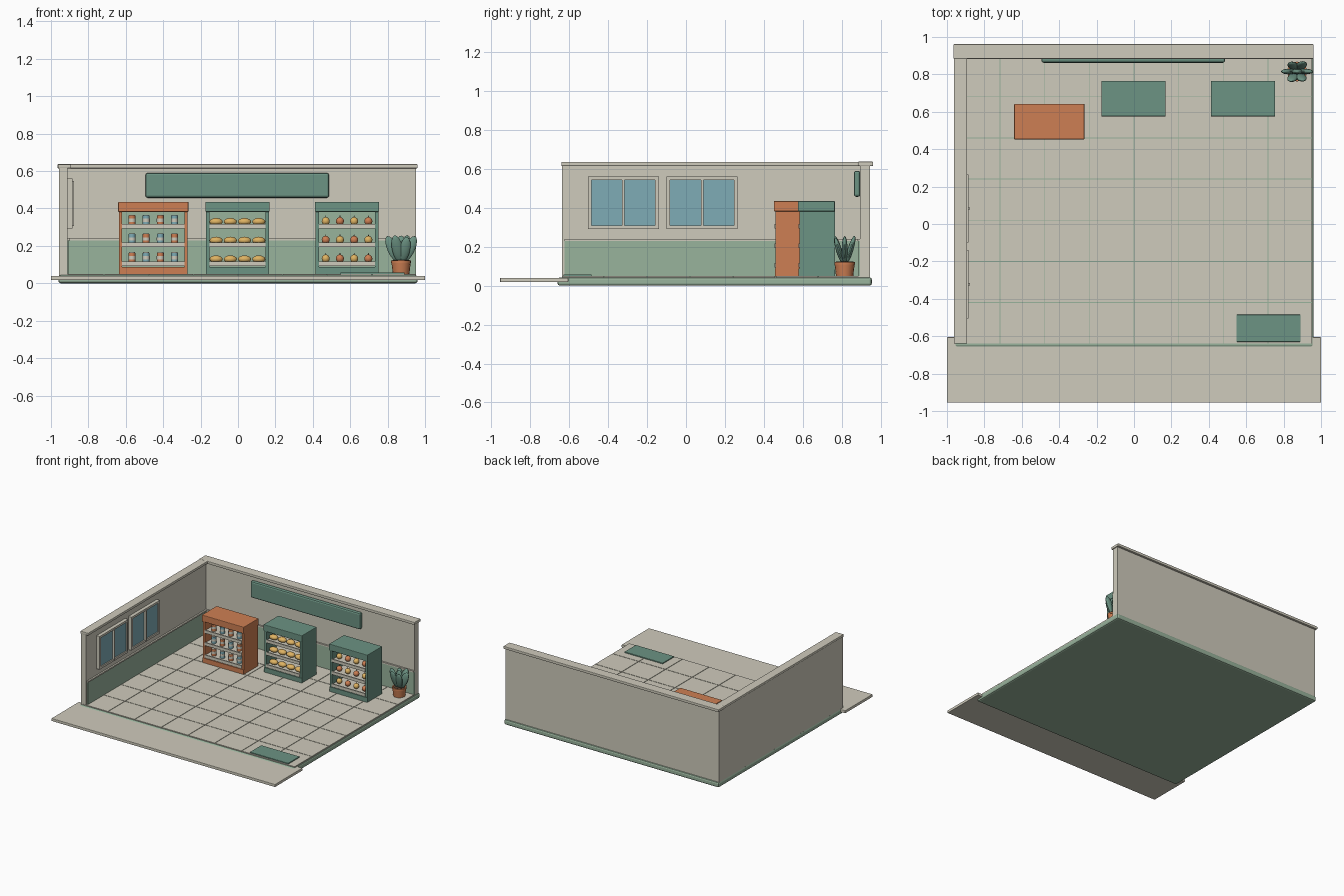
import bpy, bmesh, math
from mathutils import Matrix, Vector

if "Cube" in bpy.data.objects:
    bpy.data.objects.remove(bpy.data.objects["Cube"])


def mat(name, r, g, b):
    m = bpy.data.materials.new(name)
    lin = [((c / 255 + 0.055) / 1.055) ** 2.4 for c in (r, g, b)]
    m.diffuse_color = (*lin, 1)
    m.use_nodes = True
    m.node_tree.nodes["Principled BSDF"].inputs["Base Color"].default_value = m.diffuse_color
    return m


CREAM = mat("cream", 207, 203, 188)
SAGE = mat("sage", 153, 179, 156)
GREEN = mat("deep green", 108, 147, 131)
ORANGE = mat("terracotta", 206, 127, 83)
BLUE = mat("glass blue", 126, 172, 182)
GOLD = mat("golden", 222, 178, 98)
SOIL = mat("brown", 95, 72, 55)


def finish(name, bm, mats, smooth=False):
    me = bpy.data.meshes.new(name)
    bm.to_mesh(me)
    bm.free()
    for m in mats:
        me.materials.append(m)
    ob = bpy.data.objects.new(name, me)
    bpy.context.collection.objects.link(ob)
    if smooth:
        bpy.ops.object.select_all(action='DESELECT')
        ob.select_set(True)
        bpy.context.view_layer.objects.active = ob
        bpy.ops.object.shade_smooth_by_angle(angle=math.radians(40))
    return ob


def add_box(bm, x0, x1, y0, y1, z0, z1):
    m = Matrix.Translation(((x0 + x1) / 2, (y0 + y1) / 2, (z0 + z1) / 2)) \
        @ Matrix.Diagonal((x1 - x0, y1 - y0, z1 - z0, 1))
    bmesh.ops.create_cube(bm, size=1, matrix=m)


def boxes(name, material, *dims, bevel=0):
    bm = bmesh.new()
    for d in dims:
        add_box(bm, *d)
    ob = finish(name, bm, [material])
    if bevel:
        mod = ob.modifiers.new("soft edges", 'BEVEL')
        mod.width, mod.segments = bevel, 2
    return ob


def add_ball(bm, loc, size, tilt=None, index=0):
    m = Matrix.Translation(loc) @ (tilt or Matrix()) @ Matrix.Diagonal((*size, 1))
    before = set(bm.faces)
    bmesh.ops.create_uvsphere(bm, u_segments=14, v_segments=8, radius=1, matrix=m)
    for f in set(bm.faces) - before:
        f.material_index = index


def add_cyl(bm, x, y, z0, z1, r0, r1, index=0, n=16):
    before = set(bm.faces)
    bmesh.ops.create_cone(bm, cap_ends=True, segments=n, radius1=r0, radius2=r1, depth=z1 - z0,
                          matrix=Matrix.Translation((x, y, (z0 + z1) / 2)))
    for f in set(bm.faces) - before:
        f.material_index = index


# Ground: base, pavement and floor tiles
boxes("base_slab", SAGE, (-0.96, 0.96, -0.66, 0.955, 0, 0.043), bevel=0.012)
boxes("pavement", CREAM, (-1, 1, -0.955, -0.605, 0.018, 0.04), bevel=0.003)
bm = bmesh.new()
NX, NY, GAP = 8, 7, 0.002
X0, X1, Y0, Y1 = -0.955, 0.955, -0.64, 0.9
for i in range(NX):
    for j in range(NY):
        dx, dy = (X1 - X0) / NX, (Y1 - Y0) / NY
        add_box(bm, X0 + i * dx + GAP, X0 + (i + 1) * dx - GAP,
                Y0 + j * dy + GAP, Y0 + (j + 1) * dy - GAP, 0.035, 0.05)
finish("floor_tiles", bm, [CREAM])

# Walls with caps
boxes("back_wall", CREAM, (-0.957, 0.953, 0.895, 0.945, 0.04, 0.618))
boxes("left_wall", CREAM, (-0.957, -0.912, -0.637, 0.9, 0.04, 0.618))
boxes("back_wall_cap", CREAM, (-0.965, 0.96, 0.883, 0.962, 0.615, 0.637), bevel=0.004)
boxes("left_wall_cap", CREAM, (-0.963, -0.892, -0.64, 0.886, 0.615, 0.636), bevel=0.004)
boxes("wainscot", SAGE, (-0.905, 0.953, 0.886, 0.897, 0.045, 0.23),
      (-0.914, -0.905, -0.625, 0.897, 0.045, 0.23))
boxes("wainscot_trim", CREAM, (-0.905, 0.953, 0.882, 0.897, 0.23, 0.241),
      (-0.914, -0.899, -0.625, 0.897, 0.23, 0.241))

# Windows on the left wall
for n, yc in enumerate((-0.322, 0.083)):
    a, b = yc - 0.182, yc + 0.182
    xw, xf = -0.914, -0.884
    boxes(f"window_frame_{n}", CREAM,
          (xw, xf, a, b, 0.292, 0.31), (xw, xf, a, b, 0.543, 0.56),
          (xw, xf, a, a + 0.018, 0.31, 0.543), (xw, xf, b - 0.018, b, 0.31, 0.543),
          (xw, -0.877, yc - 0.006, yc + 0.006, 0.305, 0.548))
    boxes(f"window_glass_{n}", BLUE, (xw, -0.893, a + 0.01, b - 0.01, 0.302, 0.552))

# Blank sign board and door mat
boxes("sign_board", GREEN, (-0.495, 0.487, 0.862, 0.896, 0.457, 0.59), bevel=0.012)
boxes("door_mat", GREEN, (0.548, 0.89, -0.63, -0.485, 0.045, 0.058), bevel=0.003)

LEVELS = (0.115, 0.215, 0.315)


def can(bm, x, y, z, k):
    # coloured can with pale label and lid
    add_cyl(bm, x, y, z, z + 0.018, 0.019, 0.019, k, 12)
    add_cyl(bm, x, y, z + 0.018, z + 0.036, 0.0195, 0.0195, 2, 12)
    add_cyl(bm, x, y, z + 0.036, z + 0.053, 0.019, 0.019, k, 12)
    add_cyl(bm, x, y, z + 0.053, z + 0.056, 0.016, 0.016, 2, 12)


def loaf(bm, x, y, z, k):
    add_ball(bm, (x, y, z + 0.019), (0.036, 0.026, 0.02))


def fruit(bm, x, y, z, k):
    add_ball(bm, (x, y, z + 0.022), (0.022, 0.022, 0.022), index=k)
    add_cyl(bm, x, y, z + 0.042, z + 0.052, 0.003, 0.002, 2, 6)


def display_case(name, xc, w, yf, material, item, goods):
    # carcass, pale backing, shelf boards with front lips, and four goods per shelf
    a, b, yb = xc - w / 2, xc + w / 2, yf + 0.19
    s = 0.022
    boxes(name + "_body", material,
          (a + 0.004, a + s, yf + 0.008, yb, 0.048, 0.385),
          (b - s, b - 0.004, yf + 0.008, yb, 0.048, 0.385),
          (a + s, b - s, yb - 0.015, yb, 0.048, 0.385),
          (a + 0.004, b - 0.004, yf + 0.004, yb - 0.001, 0.048, 0.088))
    boxes(name + "_top", material, (a, b, yf, yb, 0.382, 0.435), bevel=0.004)
    boxes(name + "_backing", SAGE, (a + s, b - s, yb - 0.022, yb - 0.014, 0.088, 0.382))
    dims = []
    for z in LEVELS:
        dims += [(a + s, b - s, yf + 0.012, yb - 0.02, z - 0.02, z - 0.005),
                 (a + s, b - s, yf + 0.002, yf + 0.012, z - 0.022, z + 0.002)]
    boxes(name + "_shelves", CREAM, *dims)
    bm = bmesh.new()
    for r, z in enumerate(LEVELS):
        for c in range(4):
            item(bm, xc + (c - 1.5) * 0.076, yf + 0.05, z - 0.005, (r + c) % 2)
    finish(name + "_goods", bm, goods, smooth=True)


display_case("can_case", -0.453, 0.376, 0.452, ORANGE, can, [ORANGE, BLUE, CREAM])
display_case("bread_case", -0.003, 0.344, 0.575, GREEN, loaf, [GOLD])
display_case("fruit_case", 0.583, 0.344, 0.575, GREEN, fruit, [GOLD, ORANGE, SOIL])

# Potted plant
PX, PY = 0.872, 0.815
bm = bmesh.new()
add_cyl(bm, PX, PY, 0.048, 0.115, 0.044, 0.052)
add_cyl(bm, PX, PY, 0.108, 0.122, 0.053, 0.053)
add_cyl(bm, PX, PY, 0.121, 0.124, 0.045, 0.045, 1)
finish("plant_pot", bm, [ORANGE, SOIL], smooth=True)
bm = bmesh.new()
# each leaf: x lean, y lean, length
for lx, ly, length in ((0, 0, 0.14), (0.45, 0, 0.15), (-0.45, 0, 0.15), (0.2, 0.3, 0.15),
                       (-0.2, 0.3, 0.14), (0.2, -0.3, 0.14), (-0.2, -0.3, 0.15)):
    d = Vector((lx, ly, 1)).normalized()
    tilt = Vector((0, 0, 1)).rotation_difference(d).to_matrix().to_4x4()
    root = Vector((PX + lx * 0.03, PY + ly * 0.03, 0.115))
    add_ball(bm, root + d * length / 2, (0.03, 0.015, length / 2), tilt)
finish("plant_leaves", bm, [GREEN], smooth=True)
